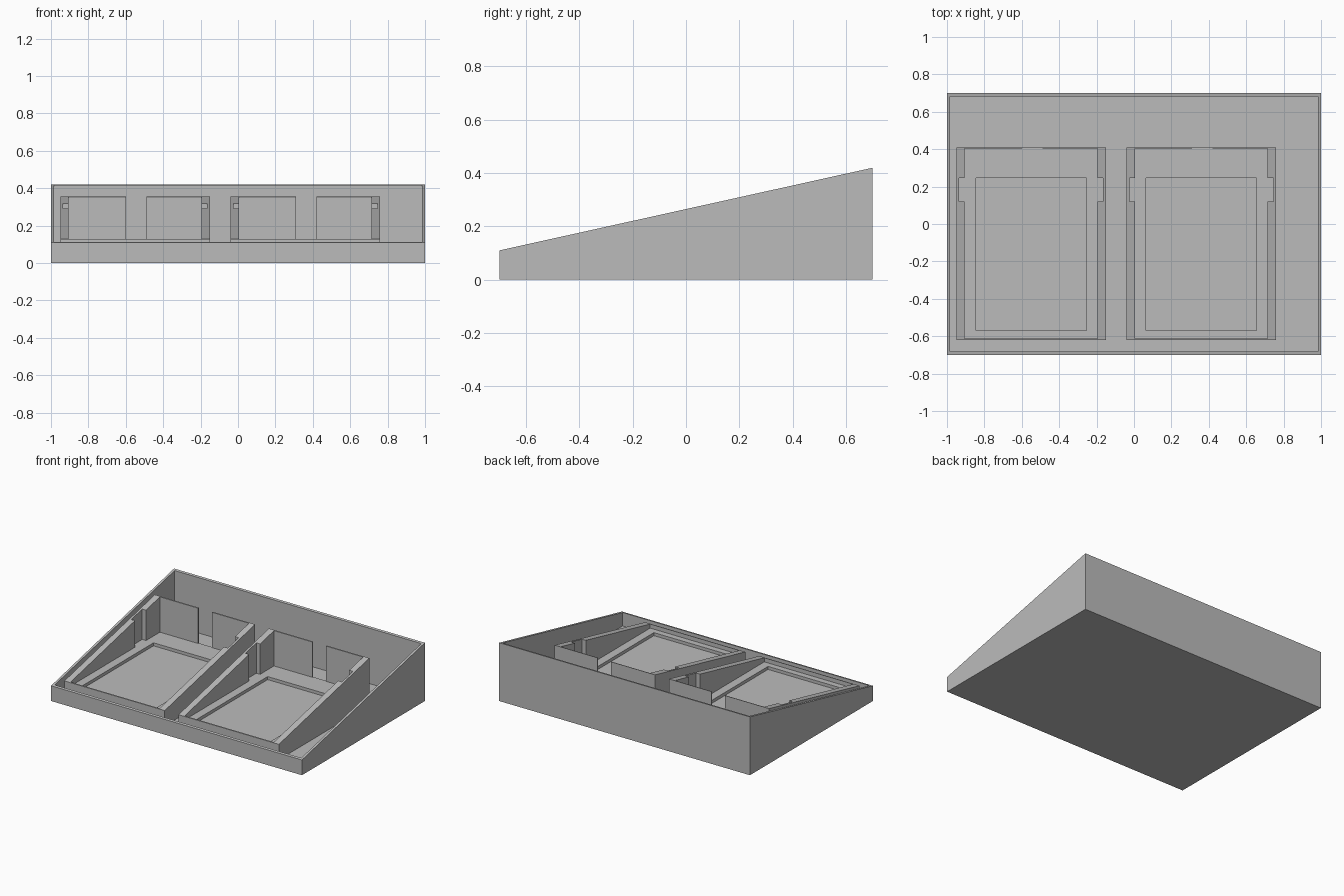
import bpy
import bmesh

if "Cube" in bpy.data.objects:
    bpy.data.objects.remove(bpy.data.objects["Cube"], do_unlink=True)

# Single plain grey
grey = bpy.data.materials.new("plain_grey")
grey.use_nodes = True
colour = (0.5, 0.5, 0.5, 1)
grey.diffuse_color = colour
grey.node_tree.nodes["Principled BSDF"].inputs["Base Color"].default_value = colour

FLOOR = 0.017      # tray floor height
DECK = 0.1         # raised deck height
WALL = 0.017       # tray wall thickness
THIN = 0.007       # thin plate thickness
FRONT, BACK = -0.62, 0.41


def slope(y):
    """Height of the sloping top plane."""
    return 0.11 + 0.31 * (y + 0.7) / 1.4


def deck(y):
    return DECK


def rect(x0, x1, y0, y1):
    return [(x0, y0), (x1, y0), (x1, y1), (x0, y1)]


def finish(name, bm):
    bmesh.ops.recalc_face_normals(bm, faces=bm.faces[:])
    mesh = bpy.data.meshes.new(name)
    bm.to_mesh(mesh)
    bm.free()
    mesh.materials.append(grey)
    obj = bpy.data.objects.new(name, mesh)
    bpy.context.collection.objects.link(obj)
    return obj


def raise_plan(plan, base, top):
    """Extrude a plan outline from a base height to a top surface."""
    bm = bmesh.new()
    lower = bm.faces.new([bm.verts.new((x, y, base)) for x, y in plan])
    new = bmesh.ops.extrude_face_region(bm, geom=[lower], use_keep_orig=True)["geom"]
    for v in (g for g in new if isinstance(g, bmesh.types.BMVert)):
        v.co.z = top(v.co.y)
    cap = next(g for g in new if isinstance(g, bmesh.types.BMFace))
    return bm, cap


def prism(name, plan, base, top):
    return finish(name, raise_plan(plan, base, top)[0])


def pocketed(name, outer, inner, base, top, bottom):
    """Block with a rectangular pocket sunk into its top."""
    bm, cap = raise_plan(outer, base, top)
    bmesh.ops.inset_region(bm, faces=[cap], thickness=0.01)
    for v in cap.verts:
        x, y = min(inner, key=lambda p: (p[0] - v.co.x) ** 2 + (p[1] - v.co.y) ** 2)
        v.co = (x, y, top(y))
    new = bmesh.ops.extrude_face_region(bm, geom=[cap])["geom"]
    if cap.is_valid:
        bmesh.ops.delete(bm, geom=[cap], context='FACES_ONLY')
    for v in (g for g in new if isinstance(g, bmesh.types.BMVert)):
        v.co.z = bottom
    return finish(name, bm)


# Wedge-shaped tray
pocketed("tray", rect(-1, 1, -0.7, 0.7),
         rect(-1 + WALL, 1 - WALL, -0.7 + WALL, 0.7 - WALL), 0, slope, FLOOR)

# Two identical holders
for label, cx in (("right", -0.55), ("left", 0.36)):
    # Notched side walls, mirrored about the holder centre
    for side, s in (("right", -1), ("left", 1)):
        half = [(0.4, FRONT), (0.4, BACK), (0.355, BACK), (0.355, 0.245),
                (0.385, 0.245), (0.385, 0.12), (0.355, 0.12), (0.355, FRONT)]
        prism(f"{label}_holder_{side}_wall",
              [(cx + s * x, y) for x, y in half], FLOOR, slope)
        prism(f"{label}_holder_{side}_notch_floor",
              rect(*sorted((cx + s * 0.355, cx + s * 0.385)), 0.12, 0.245), FLOOR, deck)
        # Thin rear plates leaving a central gap
        gap = cx - 0.05 if s < 0 else cx + 0.06
        prism(f"{label}_holder_{side}_rear_plate",
              rect(*sorted((gap, cx + s * 0.355)), BACK - THIN, BACK), DECK, slope)
    # Thin front lip
    prism(f"{label}_holder_front_lip",
          rect(cx - 0.355, cx + 0.355, FRONT, FRONT + THIN), FLOOR, slope)
    # Raised deck with shallow recess
    pocketed(f"{label}_holder_deck",
             rect(cx - 0.355, cx + 0.355, FRONT + THIN, BACK),
             rect(cx - 0.295, cx + 0.295, -0.57, 0.245), FLOOR, deck, DECK - 0.022)
